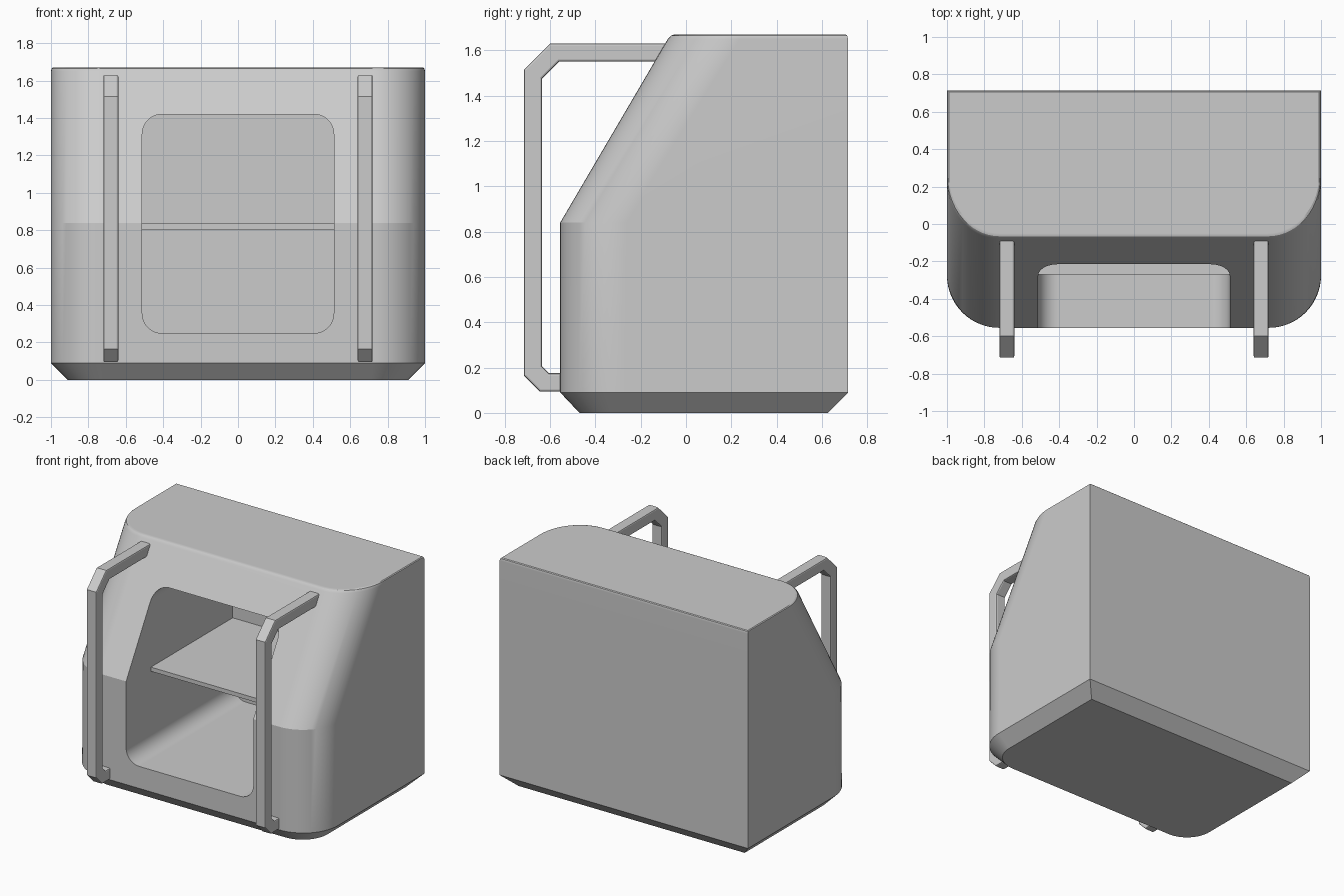
import bpy, bmesh, math

if "Cube" in bpy.data.objects:
    bpy.data.objects.remove(bpy.data.objects["Cube"])


def make_object(name, bm):
    bmesh.ops.recalc_face_normals(bm, faces=bm.faces)
    mesh = bpy.data.meshes.new(name)
    bm.to_mesh(mesh)
    bm.free()
    obj = bpy.data.objects.new(name, mesh)
    bpy.context.collection.objects.link(obj)
    return obj


def loft(name, rings):
    """Closed solid through rings that share a vertex count."""
    bm = bmesh.new()
    loops = [[bm.verts.new(p) for p in ring] for ring in rings]
    n = len(loops[0])
    for a, b in zip(loops, loops[1:]):
        for i in range(n):
            j = (i + 1) % n
            bm.faces.new((a[i], a[j], b[j], b[i]))
    bm.faces.new(loops[0][::-1])
    bm.faces.new(loops[-1])
    return make_object(name, bm)


def select_only(obj):
    bpy.ops.object.select_all(action='DESELECT')
    obj.select_set(True)
    bpy.context.view_layer.objects.active = obj


def smooth(obj, degrees):
    select_only(obj)
    bpy.ops.object.shade_smooth_by_angle(angle=math.radians(degrees))


def body_ring(z, half, front, back, rx, ry, steps=14):
    """Plan outline: square back corners, rounded front corners."""
    right = []
    for i in range(steps + 1):
        t = math.pi / 2 * i / steps
        right.append((half - rx + rx * math.sin(t), front + ry - ry * math.cos(t), z))
    right.append((half, back, z))
    return right + [(-x, y, z) for x, y, z in reversed(right)]


def rounded_rect(y, half, z0, z1, r, steps=8):
    pts = []
    for cx, cz, a0 in ((half - r, z1 - r, 0), (r - half, z1 - r, 90),
                       (r - half, z0 + r, 180), (half - r, z0 + r, 270)):
        for i in range(steps + 1):
            a = math.radians(a0 + 90 * i / steps)
            pts.append((cx + r * math.cos(a), y, cz + r * math.sin(a)))
    return pts


# Body shell: chamfered foot, upright front, sloping upper front
body = loft("body", [
    body_ring(0.0, 0.91, -0.47, 0.625, 0.20, 0.20),
    body_ring(0.09, 1.0, -0.555, 0.715, 0.28, 0.28),
    body_ring(0.84, 1.0, -0.555, 0.715, 0.28, 0.29),
    body_ring(1.65, 1.0, -0.08, 0.715, 0.28, 0.32),
    body_ring(1.665, 0.996, -0.066, 0.711, 0.28, 0.315),
    body_ring(1.67, 0.99, -0.05, 0.705, 0.28, 0.31),
])

# Front compartment cut into the body
cutter = loft("compartment_cutter", [rounded_rect(y, 0.512, 0.25, 1.42, 0.105)
                                     for y in (-1.0, 0.67)])
cutter.hide_render = True
cut = body.modifiers.new("compartment", 'BOOLEAN')
cut.operation = 'DIFFERENCE'
cut.solver = 'EXACT'
cut.object = cutter
select_only(body)
bpy.ops.object.modifier_apply(modifier=cut.name)
bpy.data.objects.remove(cutter)
smooth(body, 20)
body.modifiers.new("normals", 'WEIGHTED_NORMAL').keep_sharp = True

# Shelf across the compartment
bm = bmesh.new()
bmesh.ops.create_cube(bm, size=1)
for v in bm.verts:
    v.co = (v.co.x * 1.03, 0.205 + v.co.y * 0.95, 0.82 + v.co.z * 0.03)
make_object("shelf", bm)

# Two bar handles standing off the front
profile = [(-0.07, 1.63), (-0.60, 1.63), (-0.715, 1.515), (-0.715, 0.165),
           (-0.645, 0.095), (-0.53, 0.095), (-0.53, 0.175), (-0.605, 0.175),
           (-0.635, 0.205), (-0.635, 1.475), (-0.56, 1.55), (-0.115, 1.55)]
for name, cx in (("left_handle", -0.68), ("right_handle", 0.68)):
    handle = loft(name, [[(cx + s * 0.04, y, z) for y, z in profile] for s in (-1, 1)])
    bevel = handle.modifiers.new("soft_edges", 'BEVEL')
    bevel.width = 0.009
    bevel.segments = 2
    bevel.limit_method = 'ANGLE'
    bevel.angle_limit = math.radians(60)
